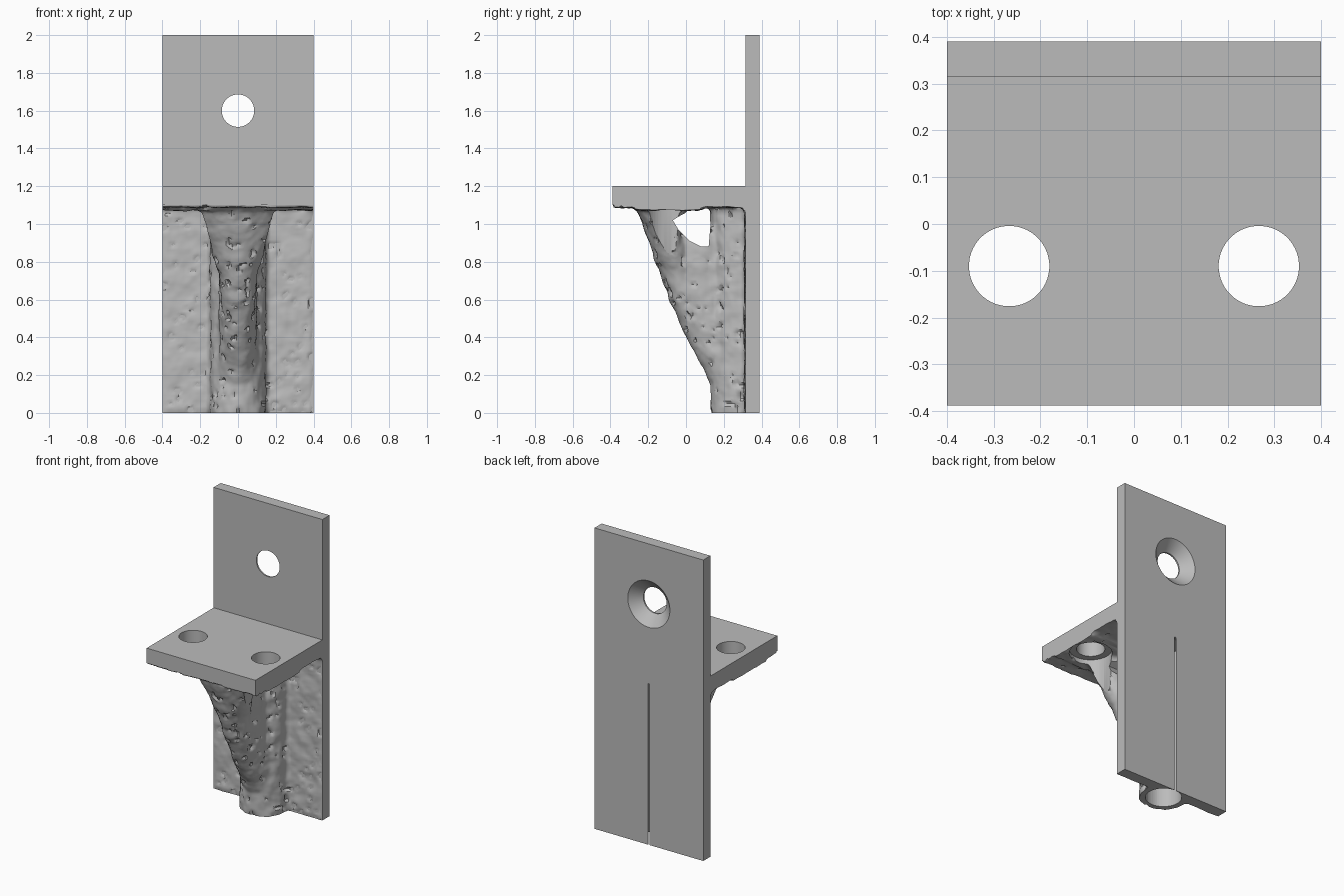
import bpy, bmesh, math
from mathutils import Matrix, Vector, noise

default = bpy.data.objects.get("Cube")
if default:
    bpy.data.objects.remove(default, do_unlink=True)

grey = bpy.data.materials.new("plain grey")
grey.use_nodes = True
grey.diffuse_color = (0.5, 0.5, 0.5, 1)
grey.node_tree.nodes["Principled BSDF"].inputs["Base Color"].default_value = (0.5, 0.5, 0.5, 1)


def make(name, bm):
    bmesh.ops.recalc_face_normals(bm, faces=bm.faces)
    mesh = bpy.data.meshes.new(name)
    bm.to_mesh(mesh)
    bm.free()
    mesh.materials.append(grey)
    obj = bpy.data.objects.new(name, mesh)
    bpy.context.collection.objects.link(obj)
    return obj


def box(bm, lo, hi):
    lo, hi = Vector(lo), Vector(hi)
    m = Matrix.Translation((lo + hi) / 2) @ Matrix.Diagonal((*(hi - lo), 1))
    bmesh.ops.create_cube(bm, size=1, matrix=m)


def loft(bm, rings):
    """Closed solid through rings of points."""
    loops = [[bm.verts.new(p) for p in ring] for ring in rings]
    n = len(loops[0])
    for a, b in zip(loops, loops[1:]):
        for i in range(n):
            j = (i + 1) % n
            bm.faces.new((a[i], a[j], b[j], b[i]))
    bm.faces.new(loops[0][::-1])
    bm.faces.new(loops[-1])


def oval(x, y, z, rx, ry, n=48):
    """Horizontal ring; the half step puts flat sides on the axes."""
    angles = [2 * math.pi * (i + 0.5) / n for i in range(n)]
    return [(x + rx * math.cos(a), y + ry * math.sin(a), z) for a in angles]


def upright(bm, x, y, r, z0, z1):
    loft(bm, [oval(x, y, z0, r, r), oval(x, y, z1, r, r)])


def apply(obj, kind, **settings):
    mod = obj.modifiers.new(kind.title(), kind)
    for key, value in settings.items():
        setattr(mod, key, value)
    bpy.context.view_layer.objects.active = obj
    bpy.ops.object.modifier_apply(modifier=mod.name)


def cut(obj, build):
    bm = bmesh.new()
    build(bm)
    cutter = make("cutter", bm)
    cutter.hide_render = True
    apply(obj, 'BOOLEAN', operation='DIFFERENCE', solver='MANIFOLD', object=cutter)
    bpy.data.objects.remove(cutter, do_unlink=True)


def shade(obj, angle):
    bpy.ops.object.select_all(action='DESELECT')
    obj.select_set(True)
    bpy.context.view_layer.objects.active = obj
    bpy.ops.object.shade_smooth_by_angle(angle=math.radians(angle))


# Cutters shared by the plates and the rough body
def bore(bm):
    upright(bm, 0, 0.278, 0.11, -0.1, 1.07)


def slot(bm):
    box(bm, (-0.006, 0.34, -0.1), (0.006, 0.45, 1.07))


def screw_holes(bm):
    for side in (-1, 1):
        upright(bm, side * 0.267, -0.09, 0.086, 1.0, 1.3)


def driver_clearance(bm):
    for side in (-1, 1):
        upright(bm, side * 0.267, -0.09, 0.13, 0.6, 1.2)


def countersink(bm):
    profile = ((0.25, 0.086), (0.325, 0.086), (0.39, 0.155), (0.41, 0.176))
    loft(bm, [[(x, y, 1.6 + z) for x, z, _ in oval(0, 0, 0, r, r)] for y, r in profile])


def window(bm):
    outline = ((-0.07, 1.02), (-0.02, 1.05), (0.05, 1.08), (0.12, 1.08), (0.13, 1.0),
               (0.12, 0.88), (0.08, 0.88), (0.02, 0.91), (-0.04, 0.97))
    loft(bm, [[(x, y, z) for y, z in outline] for x in (-0.3, 0.3)])


# L-shaped wall plate and shelf in one extruded profile
bm = bmesh.new()
profile = ((0.39, 0), (0.39, 2), (0.315, 2), (0.315, 1.2),
           (-0.388, 1.2), (-0.388, 1.1), (0.315, 1.1), (0.315, 0))
loft(bm, [[(x, y, z) for y, z in profile] for x in (-0.4, 0.4)])
plate = make("wall_plate_and_shelf", bm)
for build in (screw_holes, countersink, bore, slot):
    cut(plate, build)
shade(plate, 30)

# Rough body: skins, socket column, flared arm and web, fused together
bm = bmesh.new()
box(bm, (-0.4, 0.309, 0), (0.4, 0.345, 1.12))
box(bm, (-0.4, -0.385, 1.088), (0.4, 0.345, 1.13))
box(bm, (-0.4, -0.27, 1.072), (0.4, 0.08, 1.12))
upright(bm, 0, 0.278, 0.148, 0, 1.11)
# Arm stations: height, front edge, half width, half depth
arm = ((0.12, 0.14, 0.09, 0.08), (0.22, 0.1, 0.09, 0.09), (0.4, 0.0, 0.085, 0.1),
       (0.6, -0.09, 0.09, 0.1), (0.72, -0.13, 0.1, 0.1), (0.82, -0.17, 0.13, 0.1),
       (0.92, -0.2, 0.17, 0.1), (1.0, -0.23, 0.2, 0.11), (1.1, -0.27, 0.235, 0.13))
loft(bm, [oval(0, front + ry, z, rx, ry) for z, front, rx, ry in arm])
loft(bm, [oval(0, (front + 0.27) / 2, z, rx, (0.27 - front) / 2)
          for z, front, rx in ((0.14, 0.14, 0.1), (0.4, 0.02, 0.1), (0.6, -0.06, 0.1),
                               (0.8, -0.13, 0.1), (0.98, -0.16, 0.09))])
body = make("rough_support", bm)
apply(body, 'REMESH', mode='VOXEL', voxel_size=0.014)
apply(body, 'SMOOTH', iterations=2, factor=0.5)

# Lumpy surface with scattered pits, trimmed to the plate outline
samples = [(v.co.copy(), v.normal.copy()) for v in body.data.vertices]
trimmed = []
for p, normal in samples:
    lumps = 0.007 * noise.noise(p * 14) + 0.003 * noise.noise(p * 35)
    pit = 0.012 if noise.noise(p * 30 + Vector((5, 3, 1))) > 0.48 else 0
    q = p + normal * (lumps - pit)
    x = math.copysign(0.4, p.x) if abs(p.x) > 0.39 else q.x
    z = 0 if p.z < 0.01 else max(0, min(1.14, q.z))
    trimmed += (x, max(-0.387, min(0.36, q.y)), z)
body.data.vertices.foreach_set("co", trimmed)
body.data.update()
for build in (window, driver_clearance, bore, slot):
    cut(body, build)
shade(body, 40)
